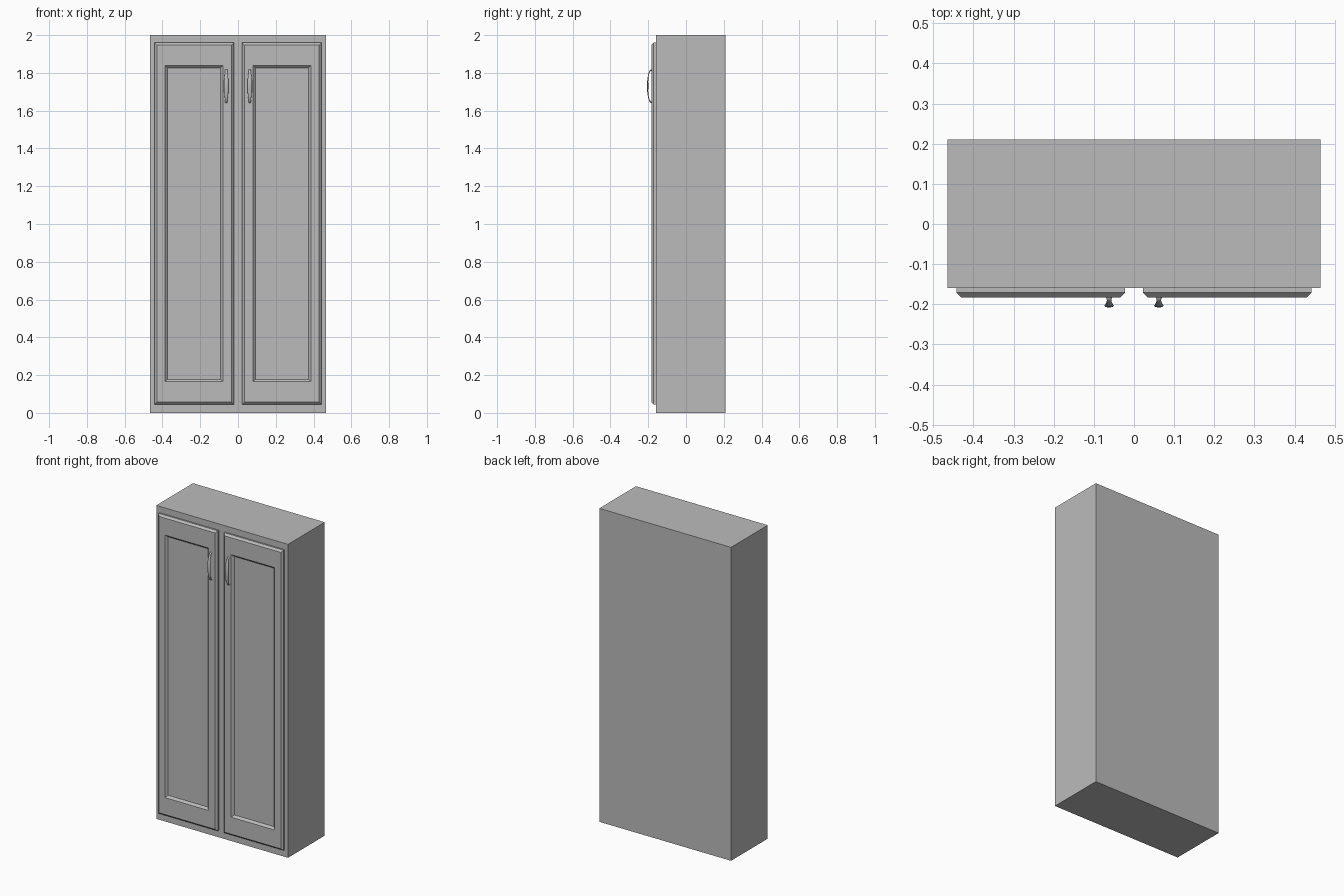
import bpy, bmesh, math
from mathutils import Vector

cube = bpy.data.objects.get("Cube")
if cube:
    bpy.data.objects.remove(cube, do_unlink=True)

grey = bpy.data.materials.new("cabinet grey")
grey.use_nodes = True
colour = (0.5, 0.5, 0.5, 1)
grey.diffuse_color = colour
grey.node_tree.nodes["Principled BSDF"].inputs["Base Color"].default_value = colour


def finish(name, bm):
    bmesh.ops.recalc_face_normals(bm, faces=bm.faces[:])
    mesh = bpy.data.meshes.new(name)
    bm.to_mesh(mesh)
    bm.free()
    mesh.materials.append(grey)
    ob = bpy.data.objects.new(name, mesh)
    bpy.context.collection.objects.link(ob)
    return ob


def loft(bm, rings):
    """Skin closed rings of equal length and cap both ends."""
    rows = [[bm.verts.new(p) for p in ring] for ring in rings]
    n = len(rows[0])
    for a, b in zip(rows, rows[1:]):
        for i in range(n):
            j = (i + 1) % n
            bm.faces.new((a[i], a[j], b[j], b[i]))
    bm.faces.new(rows[0])
    bm.faces.new(rows[-1])


def rectangle(x0, x1, z0, z1, inset, y):
    x0, x1, z0, z1 = x0 + inset, x1 - inset, z0 + inset, z1 - inset
    return [(x0, y, z0), (x1, y, z0), (x1, y, z1), (x0, y, z1)]


# Cabinet body
bm = bmesh.new()
outline = (-0.465, 0.465, 0, 2)
loft(bm, [rectangle(*outline, 0, y) for y in (0.21, -0.16)])
finish("cabinet_body", bm)


# Door with chamfered rim and sunken panel
def door(name, side):
    x0, x1 = sorted((side * 0.022, side * 0.442))
    outer = (x0, x1, 0.045, 1.96)
    p0, p1 = sorted((side * 0.08, side * 0.387))
    panel = (p0, p1, 0.165, 1.84)
    bm = bmesh.new()
    loft(bm, [rectangle(*outer, 0, -0.16),
              rectangle(*outer, 0, -0.171),
              rectangle(*outer, 0.012, -0.183),
              rectangle(*panel, 0, -0.183),
              rectangle(*panel, 0.013, -0.17)])
    finish(name, bm)


# Bowed pull, narrow at the ends and broad in the middle
def handle(name, side):
    steps, sides = 20, 10
    rings = []
    for k in range(steps + 1):
        t = math.pi * k / steps
        bow = math.sin(t)
        centre = Vector((side * 0.062, -0.182 - 0.0215 * bow ** 0.8,
                         1.73 - 0.085 * math.cos(t)))
        outward = Vector((0, -0.022 * bow, -0.085 * math.cos(t))).normalized()
        foot = 0.004 * (1 - bow) ** 6
        width = 0.0045 + 0.0075 * bow ** 2 + foot
        depth = 0.0045
        ring = []
        for i in range(sides):
            a = math.tau * i / sides
            ring.append(centre + Vector((width * math.cos(a), 0, 0))
                        + outward * depth * math.sin(a))
        rings.append(ring)
    bm = bmesh.new()
    loft(bm, rings)
    ob = finish(name, bm)
    bpy.ops.object.select_all(action="DESELECT")
    ob.select_set(True)
    bpy.context.view_layer.objects.active = ob
    bpy.ops.object.shade_smooth_by_angle(angle=math.radians(40))


for label, side in (("left", 1), ("right", -1)):
    door(label + "_door", side)
    handle(label + "_handle", side)
